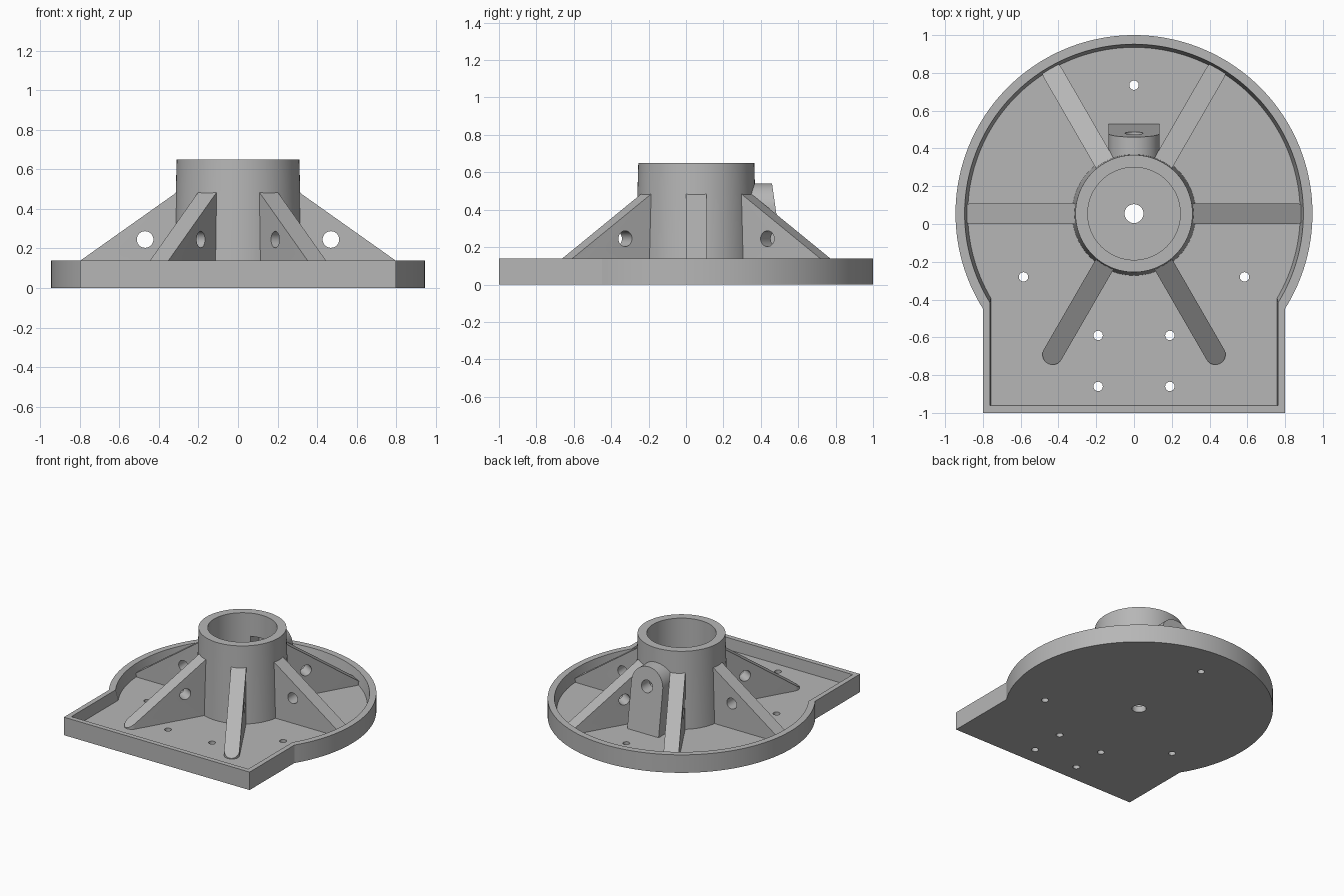
import bpy, bmesh, math
from mathutils import Matrix, Vector

default = bpy.data.objects.get("Cube")
if default:
    bpy.data.objects.remove(default, do_unlink=True)

CY = 0.055       # y of the hub axis
FLOOR = 0.05     # top of the plate inside the rim
SINK = 0.03      # buried foot of parts standing on the floor
RIM = 0.14
BORE = 0.245

grey = bpy.data.materials.new("plain_grey")
grey.use_nodes = True
grey.diffuse_color = (0.47, 0.47, 0.47, 1)
bsdf = next(n for n in grey.node_tree.nodes if n.type == 'BSDF_PRINCIPLED')
bsdf.inputs["Base Color"].default_value = grey.diffuse_color
bsdf.inputs["Roughness"].default_value = 0.6


def loft(name, rings, closed=False):
    """Skin equal-length rings of points; cap the ends unless the loft is closed."""
    bm = bmesh.new()
    loops = [[bm.verts.new(p) for p in ring] for ring in rings]
    n = len(loops[0])
    pairs = list(zip(loops, loops[1:]))
    if closed:
        pairs.append((loops[-1], loops[0]))
    else:
        bm.faces.new(loops[0])
        bm.faces.new(loops[-1])
    for a, b in pairs:
        for i in range(n):
            j = (i + 1) % n
            bm.faces.new((a[i], a[j], b[j], b[i]))
    bmesh.ops.recalc_face_normals(bm, faces=bm.faces)
    mesh = bpy.data.meshes.new(name)
    bm.to_mesh(mesh)
    bm.free()
    mesh.materials.append(grey)
    obj = bpy.data.objects.new(name, mesh)
    bpy.context.collection.objects.link(obj)
    return obj


def circle(r, z, n=96, x=0, y=CY):
    return [(x + r * math.cos(t), y + r * math.sin(t), z)
            for t in (math.tau * i / n for i in range(n))]


def outline(r, half_width, front, z, n=120):
    """Round plate running into a square front."""
    a = math.acos(half_width / r)
    arc = [-a + (math.pi + 2 * a) * i / n for i in range(n + 1)]
    pts = [(r * math.cos(t), CY + r * math.sin(t), z) for t in arc]
    return pts + [(-half_width, front, z), (half_width, front, z)]


def bore_y(r, x, z, y0, y1):
    """Cylinder cutter along y."""
    ring = circle(r, 0, 32, 0, 0)
    return loft("cutter", [[(x + p[0], y, z + p[1]) for p in ring] for y in (y0, y1)])


def box(x, y0, y1, z0, z1):
    return loft("cutter", [[(-x, y0, z), (x, y0, z), (x, y1, z), (-x, y1, z)]
                           for z in (z0, z1)])


def cut(obj, cutter):
    mod = obj.modifiers.new("cut", 'BOOLEAN')
    mod.operation = 'DIFFERENCE'
    mod.solver = 'EXACT'
    mod.object = cutter
    bpy.context.view_layer.objects.active = obj
    bpy.ops.object.modifier_apply(modifier=mod.name)
    bpy.data.objects.remove(cutter, do_unlink=True)


# Base plate with raised rim and screw holes
base = loft("base_plate", [outline(0.945, 0.8, -1, z) for z in (0, RIM)])
cut(base, loft("cutter", [outline(0.88, 0.758, -0.958, FLOOR),
                          outline(0.897, 0.762, -0.962, RIM + 0.001)]))
holes = [(0, 0.735)] + [(s * x, y) for s in (-1, 1)
                        for x, y in ((0.585, -0.28), (0.19, -0.59), (0.19, -0.86))]
for x, y in holes:
    cut(base, loft("cutter", [circle(0.025, z, 24, x, y) for z in (-0.1, 0.2)]))
cut(base, loft("cutter", [circle(0.05, z, 32) for z in (-0.1, 0.2)]))

# Hollow hub, slightly tapered outside
hub = loft("hub", [circle(0.328, SINK), circle(0.31, 0.65),
                   circle(BORE, 0.65), circle(BORE, SINK)], closed=True)

# Clamp bracket on the back of the hub, arched top and sloping back face
W, ARCH = 0.135, 0.405
arch = [(W * math.cos(math.pi * i / 32), ARCH + W * math.sin(math.pi * i / 32))
        for i in range(33)]
profile = arch + [(-W, SINK), (W, SINK)]
bracket = loft("clamp_bracket", [[(x, 0.325, z) for x, z in profile],
                                 [(x, 0.46 + (0.54 - z) * 0.143, z) for x, z in profile]])
cut(bracket, bore_y(0.047, 0, 0.395, 0.3, 0.7))
for part in (hub, bracket):      # nut pocket and bolt hole through the wall
    cut(part, box(0.09, 0.2, 0.385, 0.32, 0.47))

# Six sloping ribs with a rounded toe and a cross hole
HALF, INNER, TOE, SLOPE = 0.054, 0.28, 0.861, 0.708


def rib_top(r):
    return 0.48 - (r - 0.315) * SLOPE


toe = [(TOE + HALF * math.cos(t), HALF * math.sin(t))
       for t in (-math.pi / 2 + math.pi * i / 20 for i in range(21))]
plan = toe + [(INNER, HALF), (INNER, -HALF)]
ribs = []
for k in range(6):
    rib = loft(f"rib_{k + 1}", [[(x, y, SINK) for x, y in plan],
                                [(x, y, rib_top(x)) for x, y in plan]])
    cut(rib, bore_y(0.042, 0.47, 0.245, -0.2, 0.2))
    rib.data.transform(Matrix.Translation(Vector((0, CY, 0))) @
                       Matrix.Rotation(k * math.pi / 3, 4, 'Z'))
    ribs.append(rib)

# Smooth the round walls, keep the edges crisp
bpy.ops.object.select_all(action='DESELECT')
for obj in [base, hub, bracket] + ribs:
    obj.select_set(True)
bpy.context.view_layer.objects.active = base
bpy.ops.object.shade_smooth_by_angle(angle=math.radians(30))
